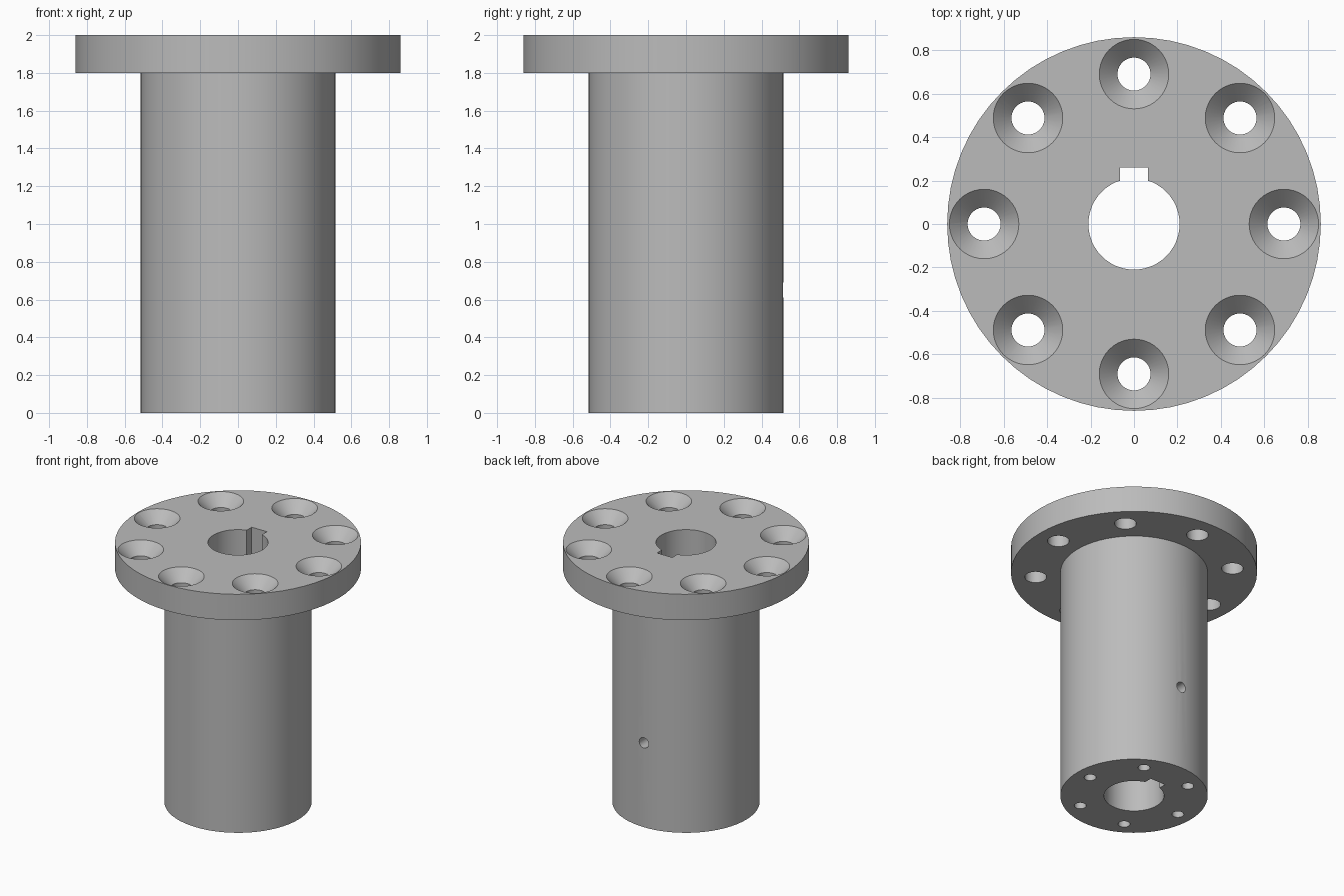
import bpy, bmesh
from math import cos, sin, pi, radians
from mathutils import Matrix, Vector

default = bpy.data.objects.get("Cube")
if default:
    bpy.data.objects.remove(default)

FLANGE_BOTTOM, TOP = 1.8, 2.0
HUB_R, FLANGE_R, BORE_R = 0.515, 0.86, 0.21

steel = bpy.data.materials.new("steel_grey")
steel.use_nodes = True
colour = (0.5, 0.5, 0.5, 1)
steel.diffuse_color = colour
steel.node_tree.nodes["Principled BSDF"].inputs["Base Color"].default_value = colour


def make_object(name, bm):
    bmesh.ops.recalc_face_normals(bm, faces=bm.faces[:])
    mesh = bpy.data.meshes.new(name)
    bm.to_mesh(mesh)
    bm.free()
    mesh.materials.append(steel)
    obj = bpy.data.objects.new(name, mesh)
    bpy.context.collection.objects.link(obj)
    return obj


def turned(name, profile, sides, matrix=Matrix()):
    """Solid of revolution about z from (radius, height) pairs, capped at both ends."""
    bm = bmesh.new()
    rings = [[bm.verts.new((r * cos(2 * pi * i / sides), r * sin(2 * pi * i / sides), z))
              for i in range(sides)] for r, z in profile]
    for low, high in zip(rings, rings[1:]):
        for i in range(sides):
            j = (i + 1) % sides
            bm.faces.new((low[i], low[j], high[j], high[i]))
    bm.faces.new(rings[0])
    bm.faces.new(rings[-1])
    bm.transform(matrix)
    return make_object(name, bm)


def around(radius, count):
    """Placements evenly spaced on a circle."""
    for k in range(count):
        a = 2 * pi * k / count
        yield Matrix.Translation((radius * cos(a), radius * sin(a), 0))


# Flanged hub body
body = turned("flanged_hub", [(HUB_R, 0), (HUB_R, FLANGE_BOTTOM),
                              (FLANGE_R, FLANGE_BOTTOM), (FLANGE_R, TOP)], 64)

# Central bore
cutters = [turned("bore_cutter", [(BORE_R, -0.1), (BORE_R, 2.1)], 48)]

# Keyway along the back of the bore
bm = bmesh.new()
bmesh.ops.create_cube(bm, size=1)
bm.transform(Matrix.Translation((0, 0.18, 1)) @ Matrix.Diagonal((0.13, 0.16, 2.3, 1)))
cutters.append(make_object("keyway_cutter", bm))

# Eight countersunk flange holes
for place in around(0.69, 8):
    cutters.append(turned("countersink_cutter", [(0.076, 1.7), (0.076, 1.916),
                                                 (0.16, TOP), (0.16, 2.1)], 40, place))

# Six blind holes in the hub's lower end
for place in around(0.4, 6):
    cutters.append(turned("end_hole_cutter", [(0.042, -0.1), (0.042, 0.3)], 24, place))

# Set screw hole from the back into the keyway
sideways = Matrix.Translation((0, 0, 0.65)) @ Matrix.Rotation(radians(-90), 4, "X")
cutters.append(turned("set_screw_cutter", [(0.04, 0.2), (0.04, 0.7)], 24, sideways))

# Cut everything, then drop the cutters
bpy.context.view_layer.objects.active = body
for cutter in cutters:
    mod = body.modifiers.new("cut", "BOOLEAN")
    mod.operation, mod.solver, mod.object = "DIFFERENCE", "EXACT", cutter
    bpy.ops.object.modifier_apply(modifier=mod.name)
    bpy.data.objects.remove(cutter)

bpy.ops.object.select_all(action="DESELECT")
body.select_set(True)
bpy.ops.object.shade_smooth_by_angle(angle=radians(30))
